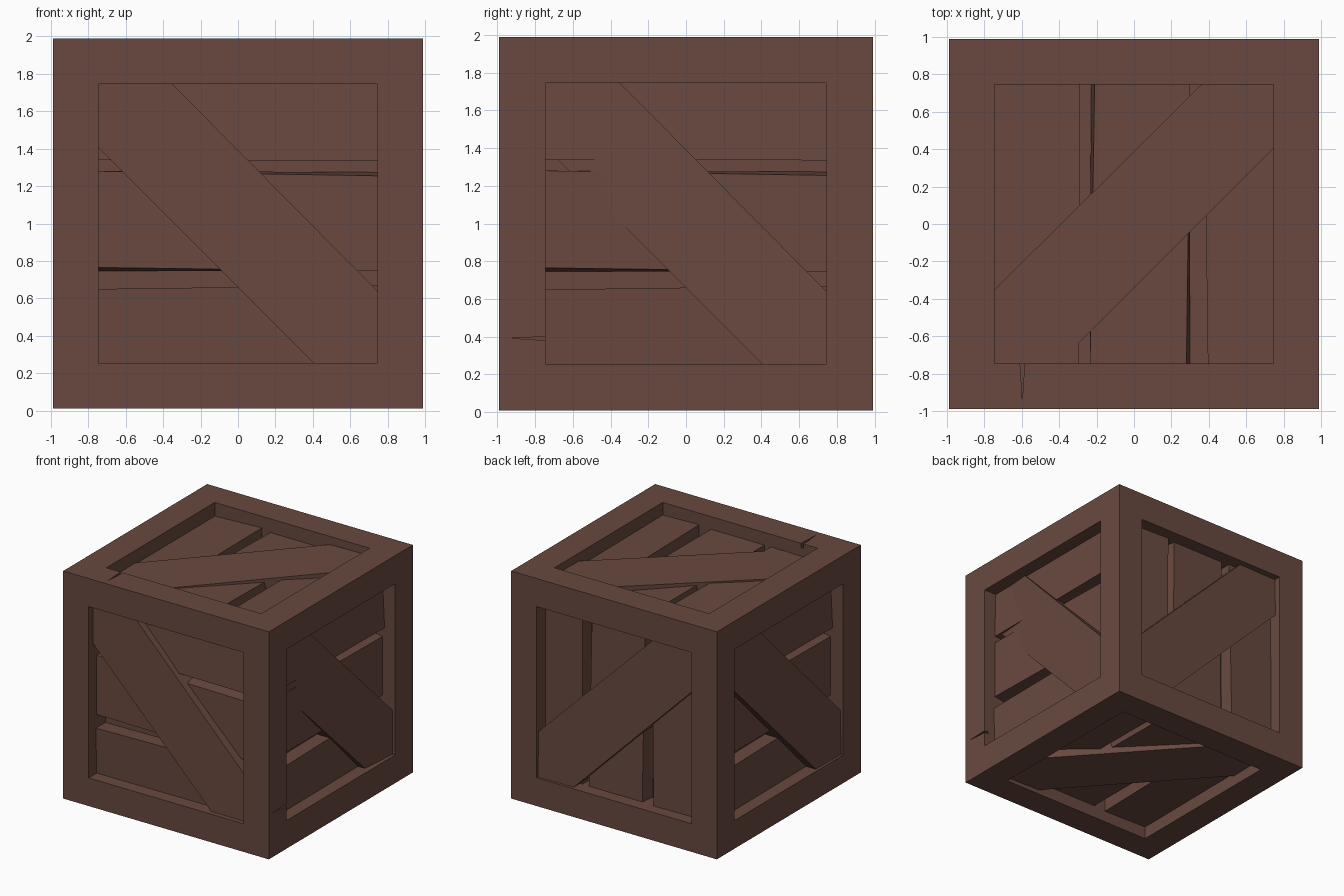
import bpy, bmesh
from mathutils import Matrix, Vector

if "Cube" in bpy.data.objects:
    bpy.data.objects.remove(bpy.data.objects["Cube"])

H = 0.99       # half size of the crate frame
OPEN = 0.745   # half size of each panel opening
FLOOR = 0.76   # distance from centre to the recess floor

wood = bpy.data.materials.new("brown_wood")
wood.diffuse_color = (0.14, 0.066, 0.05, 1)
wood.use_nodes = True
wood.node_tree.nodes["Principled BSDF"].inputs["Base Color"].default_value = wood.diffuse_color


def add_object(name, bm):
    bmesh.ops.recalc_face_normals(bm, faces=bm.faces)
    mesh = bpy.data.meshes.new(name)
    bm.to_mesh(mesh)
    bm.free()
    mesh.materials.append(wood)
    obj = bpy.data.objects.new(name, mesh)
    bpy.context.collection.objects.link(obj)
    return obj


def prism(name, base, top, matrix):
    """Solid between two loops with the same number of (u, v, w) points."""
    bm = bmesh.new()
    a = [bm.verts.new(matrix @ Vector(p)) for p in base]
    b = [bm.verts.new(matrix @ Vector(p)) for p in top]
    n = len(a)
    bm.faces.new(a[::-1])
    bm.faces.new(b)
    for i in range(n):
        j = (i + 1) % n
        bm.faces.new((a[i], a[j], b[j], b[i]))
    return add_object(name, bm)


def plank(name, base_v, top_v, out, matrix, shift):
    """base_v / top_v: lower left, lower right, upper right, upper left edge heights."""
    def place(v):
        return v if abs(v) == OPEN else v + shift
    us = (-OPEN, OPEN, OPEN, -OPEN)
    base = [(u, place(v), FLOOR - 0.01) for u, v in zip(us, base_v)]
    top = [(u, place(v), w) for u, v, w in zip(us, top_v, out)]
    prism(name, base, top, matrix)


def brace(name, start, end, twist, matrix):
    """Diagonal board from upper left to lower right, clipped to the opening."""
    o = OPEN
    loop = [(-o, o), (-o, 0.405), (0.405, -o), (o, -o), (o, -0.36), (-0.35, o)]
    base = [(u, v, FLOOR + 0.01) for u, v in loop]
    top = []
    for u, v in loop:
        t = (u - v) / (4 * o) + 0.5
        top.append((u, v, start + (end - start) * t + twist * (u + v) / 0.37))
    prism(name, base, top, matrix)


# Frame: a cube with a square recess sunk into every side
bm = bmesh.new()
bmesh.ops.create_cube(bm, size=2 * H, matrix=Matrix.Translation((0, 0, 1)))
panels = bm.faces[:]
bmesh.ops.inset_individual(bm, faces=panels, thickness=H - OPEN, use_even_offset=True)
for f in bmesh.ops.extrude_discrete_faces(bm, faces=panels)["faces"]:
    f.normal_update()
    bmesh.ops.translate(bm, verts=f.verts[:], vec=f.normal * (FLOOR - H))
frame = add_object("frame", bm)

# Each side: local right, up, outward axes; brace height at start and end, twist; board shift
X, Y, Z = Vector((1, 0, 0)), Vector((0, 1, 0)), Vector((0, 0, 1))
sides = {
    "front": (X, Z, -Y, 0.93, 0.95, 0.0, 0.0),
    "right": (Y, Z, X, 0.855, 0.965, 0.015, 0.0),
    "left": (-Y, Z, -X, 0.94, 0.97, 0.0, 0.0),
    "back": (Z, X, Y, 0.97, 0.93, 0.0, 0.04),
    "top": (Y, -X, Z, 0.875, 0.925, 0.0, -0.045),
    "bottom": (Y, X, -Z, 0.96, 0.89, 0.0, 0.04),
}
mats = {}
for side, (u, v, w, start, end, twist, shift) in sides.items():
    m = Matrix((u, v, w)).transposed().to_4x4()
    m.translation = (0, 0, 1)
    mats[side] = m
    # Three boards, the middle one with tapered edges
    low = (-OPEN, -OPEN, -0.33, -0.35)
    mid_base = (-0.255, -0.255, 0.275, 0.28)
    mid_top = (-0.235, -0.255, 0.255, 0.28)
    high = (0.34, 0.335, OPEN, OPEN)
    plank(side + "_lower_board", low, low, (0.88, 0.87, 0.88, 0.89), m, shift)
    plank(side + "_middle_board", mid_base, mid_top, (0.88, 0.87, 0.87, 0.88), m, shift)
    plank(side + "_upper_board", high, high, (0.88, 0.89, 0.87, 0.87), m, shift)
    brace(side + "_brace", start, end, twist, m)

# Small wedge-shaped cracks cut into the frame
cracks = {
    "top": [(-0.94, 0.597), (-0.73, 0.584), (-0.73, 0.610)],
    "right": [(-0.94, -0.607), (-0.73, -0.62), (-0.73, -0.60)],
}
for side, tri in cracks.items():
    cutter = prism(side + "_crack_cutter", [(a, b, 0.95) for a, b in tri],
                   [(a, b, 1.05) for a, b in tri], mats[side])
    cutter.hide_render = True
    cutter.hide_viewport = True
    cut = frame.modifiers.new(side + "_crack", "BOOLEAN")
    cut.operation = "DIFFERENCE"
    cut.object = cutter
